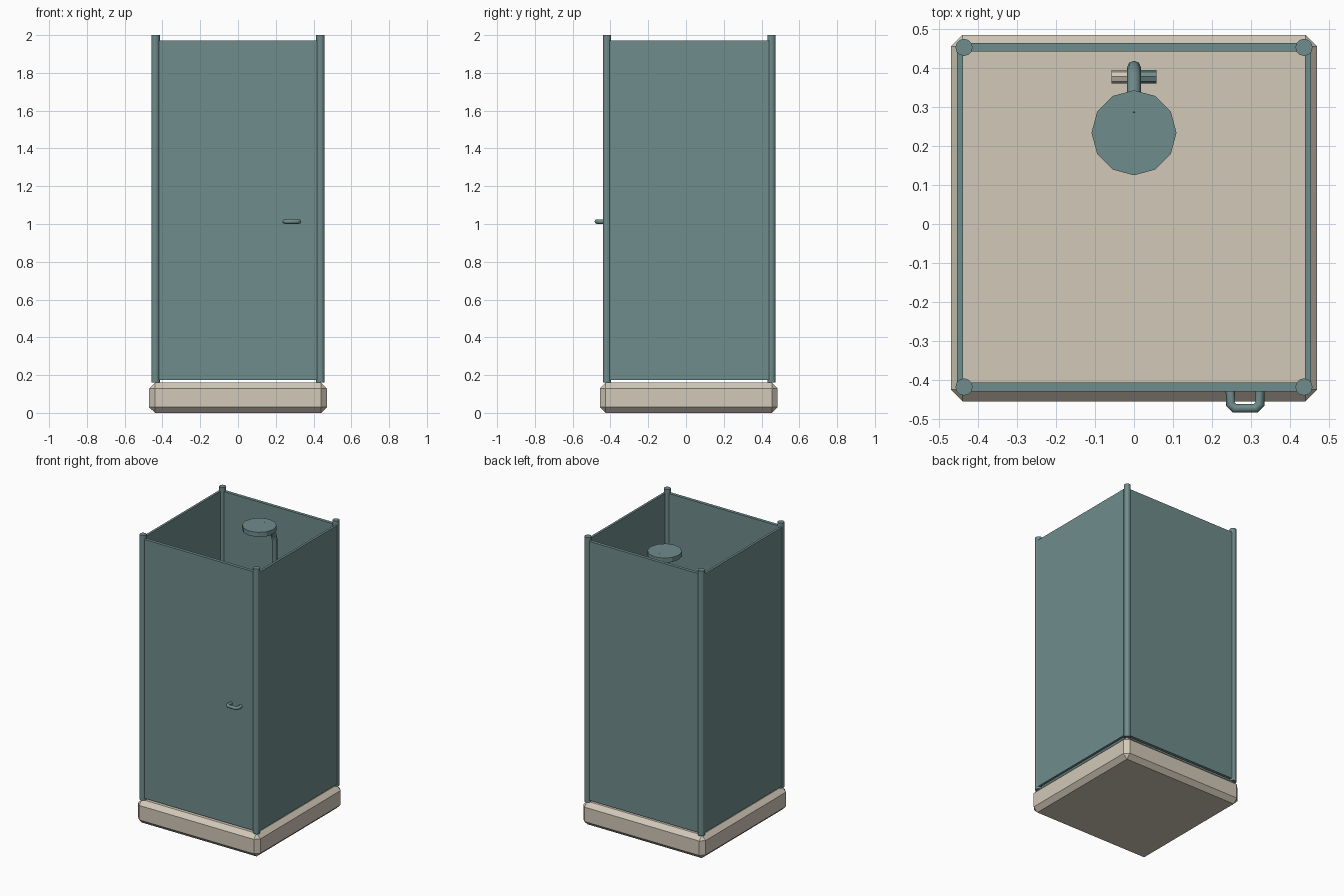
import bpy, bmesh
from mathutils import Matrix, Vector

if "Cube" in bpy.data.objects:
    bpy.data.objects.remove(bpy.data.objects["Cube"])


def material(name, rgb):
    m = bpy.data.materials.new(name)
    m.diffuse_color = (*rgb, 1)
    m.use_nodes = True
    m.node_tree.nodes["Principled BSDF"].inputs["Base Color"].default_value = m.diffuse_color
    return m


TEAL = material("grey_teal", (0.162, 0.262, 0.262))
BEIGE = material("warm_beige", (0.64, 0.58, 0.48))


def finish(name, bm, mat):
    me = bpy.data.meshes.new(name)
    bm.to_mesh(me)
    bm.free()
    me.materials.append(mat)
    ob = bpy.data.objects.new(name, me)
    bpy.context.collection.objects.link(ob)
    return ob


def box(name, lo, hi, mat, bevel=0):
    lo, hi = Vector(lo), Vector(hi)
    bm = bmesh.new()
    bmesh.ops.create_cube(bm, size=1, matrix=Matrix.Translation((lo + hi) / 2)
                          @ Matrix.Diagonal((*(hi - lo), 1)))
    if bevel:
        bmesh.ops.bevel(bm, geom=bm.edges[:], offset=bevel, segments=1,
                        affect='EDGES')
    return finish(name, bm, mat)


def cylinder(name, centre, r, h, mat, sides=12, axis='Z'):
    bm = bmesh.new()
    mtx = Matrix.Translation(centre)
    if axis == 'X':
        mtx = mtx @ Matrix.Rotation(1.570796, 4, 'Y')
    bmesh.ops.create_cone(bm, cap_ends=True, segments=sides, radius1=r,
                          radius2=r, depth=h, matrix=mtx)
    return finish(name, bm, mat)


def tube(name, pts, r, mat, res=2):
    cu = bpy.data.curves.new(name, 'CURVE')
    cu.dimensions = '3D'
    cu.bevel_depth, cu.bevel_resolution, cu.use_fill_caps = r, res, True
    sp = cu.splines.new('POLY')
    sp.points.add(len(pts) - 1)
    for p, c in zip(sp.points, pts):
        p.co = (*c, 1)
    cu.materials.append(mat)
    ob = bpy.data.objects.new(name, cu)
    bpy.context.collection.objects.link(ob)
    return ob


FRONT, BACK, SIDE = -0.418, 0.453, 0.436

# tray
box("shower_tray", (-0.47, -0.455, 0), (0.47, 0.485, 0.16), BEIGE, 0.03)

# front door and back panel
for name, y in (("door_panel", FRONT), ("back_panel", BACK)):
    box(name, (-0.425, y - 0.011, 0.175), (0.425, y + 0.011, 1.972), TEAL)

# corner posts and side panels
for s, side in ((-1, "left"), (1, "right")):
    x = s * SIDE
    for name, y in (("front", FRONT), ("back", BACK)):
        cylinder(f"{name}_{side}_post", (x, y, 1.08), 0.022, 1.84, TEAL)
    x = s * 0.446
    box(f"{side}_panel", (x - 0.008, -0.405, 0.175), (x + 0.008, 0.44, 1.972), TEAL)

# door handle
tube("door_handle", [(0.247, -0.415, 1.013), (0.247, -0.462, 1.013),
                     (0.258, -0.473, 1.013), (0.312, -0.473, 1.013),
                     (0.323, -0.462, 1.013), (0.323, -0.415, 1.013)], 0.012, TEAL)

# riser pipe, sloping up into the shower head
tube("riser_pipe", [(0, 0.401, 0.9), (0, 0.401, 1.77), (0, 0.393, 1.80),
                    (0, 0.375, 1.825), (0, 0.275, 1.918)], 0.018, TEAL)
cylinder("shower_head", (0, 0.234, 1.914), 0.109, 0.032, TEAL)

# tap with one pale and one dark knob
cylinder("left_knob", (-0.037, 0.378, 1.1), 0.017, 0.042, BEIGE, 8, 'X')
cylinder("right_knob", (0.037, 0.378, 1.1), 0.017, 0.042, TEAL, 8, 'X')
cylinder("tap_body", (0, 0.378, 1.1), 0.014, 0.04, TEAL, 8, 'X')
